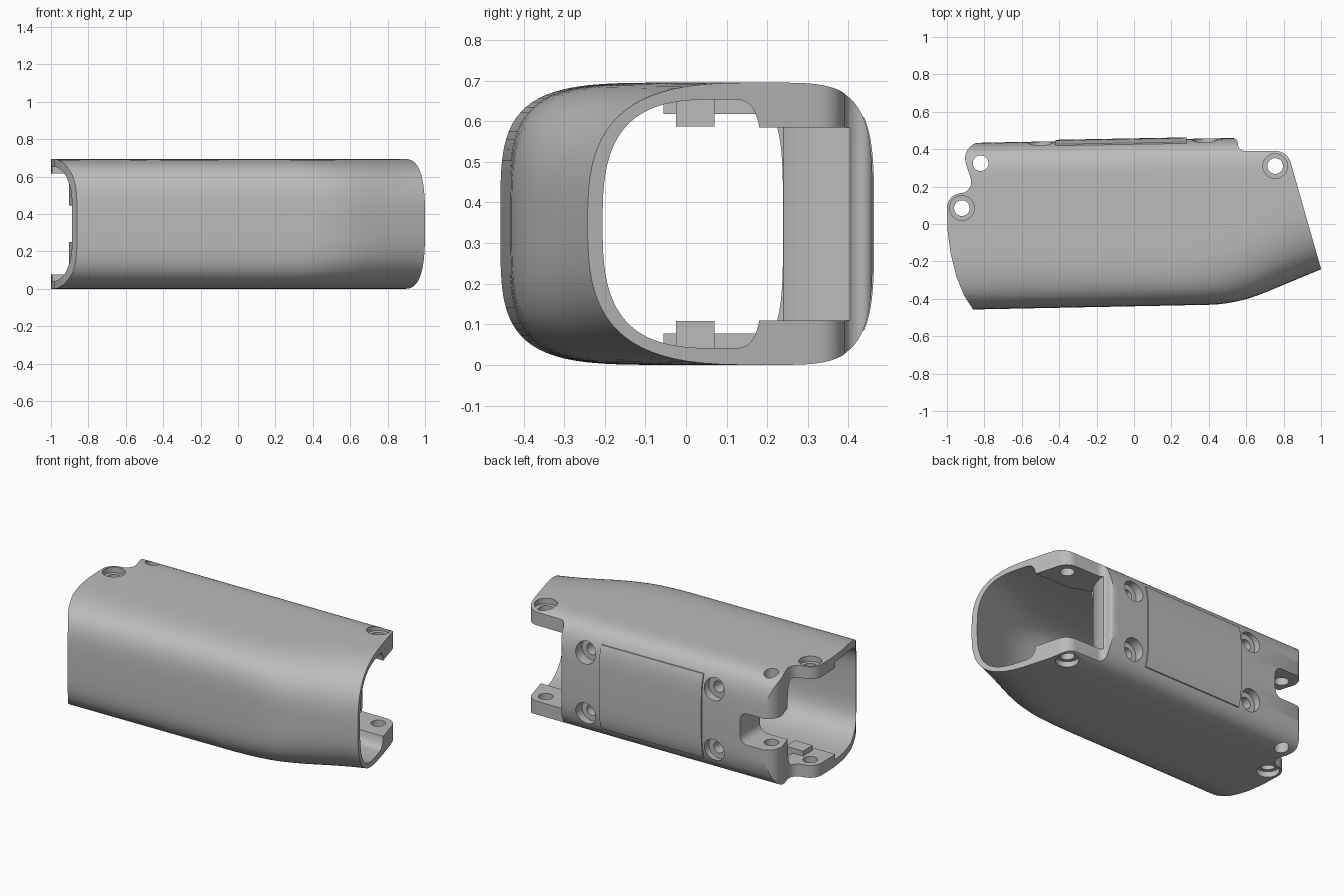
import bpy, bmesh, math
from mathutils import Vector

if "Cube" in bpy.data.objects:
    bpy.data.objects.remove(bpy.data.objects["Cube"], do_unlink=True)

grey = bpy.data.materials.new("mid grey")
grey.use_nodes = True
grey.diffuse_color = (0.5, 0.5, 0.5, 1)
grey.node_tree.nodes["Principled BSDF"].inputs["Base Color"].default_value = (0.5, 0.5, 0.5, 1)

MID = 0.3475


def finish(bm, name):
    bmesh.ops.recalc_face_normals(bm, faces=bm.faces)
    mesh = bpy.data.meshes.new(name)
    bm.to_mesh(mesh)
    bm.free()
    mesh.materials.append(grey)
    obj = bpy.data.objects.new(name, mesh)
    bpy.context.collection.objects.link(obj)
    return obj


def loft(name, rings):
    bm = bmesh.new()
    loops = [[bm.verts.new(p) for p in ring] for ring in rings]
    for a, b in zip(loops, loops[1:]):
        for i in range(len(a)):
            j = (i + 1) % len(a)
            bm.faces.new((a[i], a[j], b[j], b[i]))
    bm.faces.new(loops[0])
    bm.faces.new(loops[-1])
    return finish(bm, name)


def prism(name, outline, z0, z1):
    return loft(name, [[(x, y, z) for x, y in outline] for z in (z0, z1)])


def box(name, x0, x1, y0, y1, z0, z1):
    return prism(name, [(x0, y0), (x1, y0), (x1, y1), (x0, y1)], z0, z1)


def arc(cx, cy, r, start, end, n=10):
    angles = [math.radians(start + (end - start) * i / n) for i in range(n + 1)]
    return [(cx + r * math.cos(a), cy + r * math.sin(a)) for a in angles]


def drill(x, across, r, start, end, axis):
    ring = arc(x, across, r, 0, 360, 32)[:-1]
    if axis == "z":
        return prism("drill", ring, start, end)
    return loft("drill", [[(a, y, b) for a, b in ring] for y in (start, end)])


def boolean(target, cutters, operation="DIFFERENCE"):
    bpy.context.view_layer.objects.active = target
    for c in cutters:
        c.hide_render = True
        mod = target.modifiers.new("cut", "BOOLEAN")
        mod.operation, mod.object, mod.solver = operation, c, "EXACT"
        bpy.ops.object.modifier_apply(modifier=mod.name)
        bpy.data.objects.remove(c, do_unlink=True)


def ease(a, b, x):
    t = min(1, max(0, (x - a) / (b - a)))
    return t * t * (3 - 2 * t)


def front_edge(x):
    # nearly straight, then bending inward toward the narrow end
    bend = max(0, x - 0.4)
    soft = bend * bend / 0.6 if bend < 0.3 else bend - 0.15
    return -0.44 + 0.02 * x + 0.395 * soft


def section(x, wall=0.0, back=None, bulge=0.0, n=20):
    t = ease(0.2, 1, x)
    mid = 0.2 * t if back is None else 0.1 * t
    rear_mid = 0.2 if back is None else 0.1
    front = front_edge(x) + wall
    rear = 0.45 + 0.0185 * x + bulge if back is None else back
    half, power = MID - wall, 4.1 - 1.2 * t
    pts = []
    for i in range(4 * n):
        a = 2 * math.pi * (i + 0.5) / (4 * n)
        c, s = math.cos(a), math.sin(a)
        p, m, reach = (4, rear_mid, rear - rear_mid) if c > 0 else (power, mid, mid - front)
        y = m + math.copysign(abs(c) ** (2 / p), c) * reach
        pts.append((x, y, MID + math.copysign(abs(s) ** (2 / p), s) * half))
    return pts


stations = [-1.1, -0.5, 0, 0.2] + [0.3 + 0.05 * i for i in range(17)]

# Outer shell, trimmed to the plan outline
shell = loft("arm_shell", [section(x) for x in stations])
end_arc = arc(0.76, 0.31, 0.08, 90, 15)
plan = ([(-0.86, -0.6), (-0.862, -0.455), (-0.91, -0.38), (-0.95, -0.28), (-0.98, -0.16), (-0.996, -0.04)]
        + arc(-0.92, 0.085, 0.08, 180, 95) + arc(-0.93, 0.225, 0.06, -80, 20, 8)
        + arc(-0.815, 0.35, 0.088, 200, 95) + [(-0.78, 0.7), (0.5, 0.7)]
        + arc(0.525, 0.43, 0.03, 90, 0, 6) + arc(0.595, 0.43, 0.04, 180, 270, 6)
        + end_arc + [(1, -0.24), (1, -0.6)])
boolean(shell, [prism("plan_trim", plan, -0.1, 0.8)], "INTERSECT")

# Hollow interior, leaving bolt pads at the wide end
hollow = loft("hollow", [section(x, 0.041, 0.24 - 0.05 * ease(0.5, 0.65, x)) for x in stations])
pads = []
for low, high, raised_low, raised_high in ((-0.1, 0.077, -0.1, 0.108), (0.618, 0.8, 0.587, 0.8)):
    pads.append(box("lug_pad", -1.3, -0.79, -0.055, 0.4, low, high))
    pads.append(box("raised_pad", -0.86, -0.74, -0.025, 0.07, raised_low, raised_high))
boolean(hollow, pads)
boolean(shell, [hollow])

# Open rear of the narrow end, between its two lugs
gap = [(0.5, 0.15), (0.505, 0.24), (0.53, 0.27), (0.55, 0.32), (0.565, 0.37), (0.565, 0.6), (1.2, 0.6), (1.2, 0.15)]
boolean(shell, [prism("end_gap", gap, 0.11, 0.585)])

# Rounded slot in the rear wall at the wide end
slot = [(-1.2, 0.25)] + arc(-0.73, 0.3, 0.05, -90, 0, 6) + arc(-0.73, 0.395, 0.05, 0, 90, 6) + [(-1.2, 0.445)]
boolean(shell, [loft("slot", [[(x, y, z) for x, z in slot] for y in (0.13, 0.7)])])

# Vertical bolt holes, two of them counterbored on both sides
cuts = [drill(-0.82, 0.325, 0.042, -0.1, 0.8, "z")]
for x, y in ((-0.92, 0.085), (0.755, 0.31)):
    cuts.append(drill(x, y, 0.042, -0.1, 0.8, "z"))
    cuts += [drill(x, y, 0.066, -0.1, 0.035, "z"), drill(x, y, 0.066, 0.66, 0.8, "z")]

# Rear screw holes
for x in (-0.5, 0.38):
    for z in (MID - 0.19, MID + 0.19):
        cuts += [drill(x, z, 0.068, 0.39, 0.6, "y"), drill(x, z, 0.035, 0.15, 0.6, "y")]
boolean(shell, cuts)

# Slightly raised cover plate on the rear wall
plate = loft("back_panel", [section(x, bulge=0.008) for x in stations])
boolean(plate, [box("panel_trim", -0.42, 0.28, 0.41, 0.6, 0.085, 0.61)], "INTERSECT")

for obj in (shell, plate):
    bpy.ops.object.select_all(action="DESELECT")
    obj.select_set(True)
    bpy.context.view_layer.objects.active = obj
    bpy.ops.object.shade_smooth_by_angle(angle=math.radians(30))
